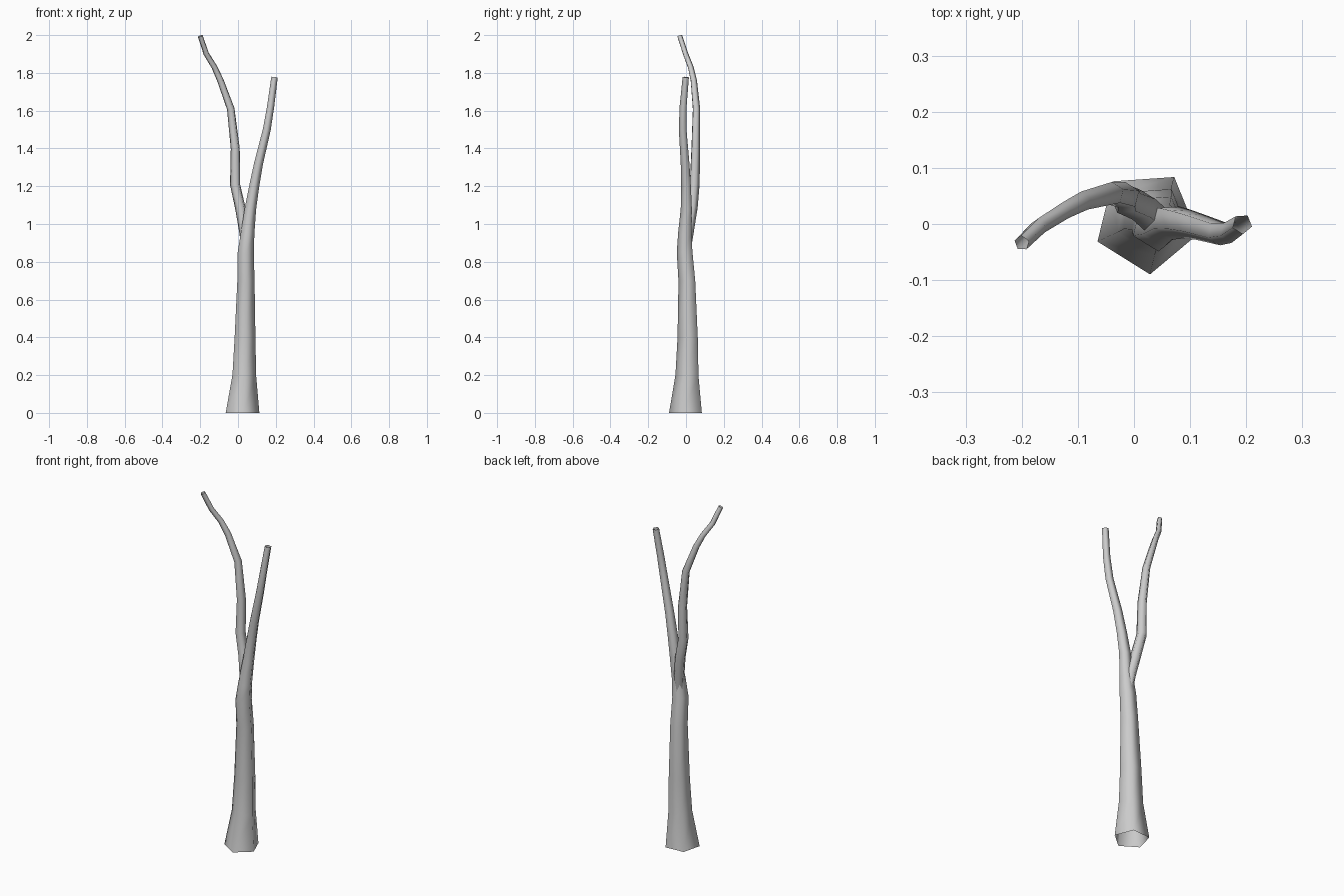
import bpy, bmesh, math
from mathutils import Vector

SIDES = 5


def limb(name, path, start_deg, flat_start=False):
    """Open five-sided tube swept along (x, y, z, radius) points."""
    pts = [Vector(p[:3]) for p in path]
    bm = bmesh.new()
    rings = []
    for i, p in enumerate(pts):
        t = (pts[min(i + 1, len(pts) - 1)] - pts[max(i - 1, 0)]).normalized()
        if flat_start and i == 0:
            t = Vector((0, 0, 1))
        u = (Vector((1, 0, 0)) - t * t.x).normalized()
        v = t.cross(u)
        ring = []
        for k in range(SIDES):
            a = math.radians(start_deg + 360 * k / SIDES)
            ring.append(bm.verts.new(p + (u * math.cos(a) + v * math.sin(a)) * path[i][3]))
        rings.append(ring)
    for a, b in zip(rings, rings[1:]):
        for k in range(SIDES):
            n = (k + 1) % SIDES
            f = bm.faces.new((a[k], a[n], b[n], b[k]))
            f.smooth = True
    me = bpy.data.meshes.new(name)
    bm.to_mesh(me)
    bm.free()
    ob = bpy.data.objects.new(name, me)
    bpy.context.collection.objects.link(ob)
    return ob


# Trunk flowing into the right-hand branch
limb("trunk_and_right_branch", [
    (0.022, 0.004, 0.00, 0.094),
    (0.032, 0.010, 0.20, 0.066),
    (0.036, 0.013, 0.40, 0.058),
    (0.041, 0.008, 0.70, 0.048),
    (0.040, -0.004, 0.85, 0.045),
    (0.050, -0.004, 0.95, 0.038),
    (0.065, 0.004, 1.08, 0.032),
    (0.085, 0.002, 1.20, 0.028),
    (0.108, -0.003, 1.32, 0.025),
    (0.152, -0.016, 1.50, 0.022),
    (0.172, -0.014, 1.62, 0.020),
    (0.193, 0.000, 1.777, 0.018),
], -86, flat_start=True)

# Left-hand branch, starting inside the trunk
limb("left_branch", [
    (0.045, 0.000, 0.84, 0.022),
    (0.033, 0.014, 0.97, 0.029),
    (0.012, 0.033, 1.09, 0.029),
    (-0.015, 0.044, 1.21, 0.028),
    (-0.014, 0.050, 1.40, 0.025),
    (-0.038, 0.054, 1.61, 0.021),
    (-0.093, 0.040, 1.76, 0.018),
    (-0.125, 0.024, 1.83, 0.016),
    (-0.168, -0.003, 1.90, 0.015),
    (-0.200, -0.034, 1.995, 0.014),
], -50)
